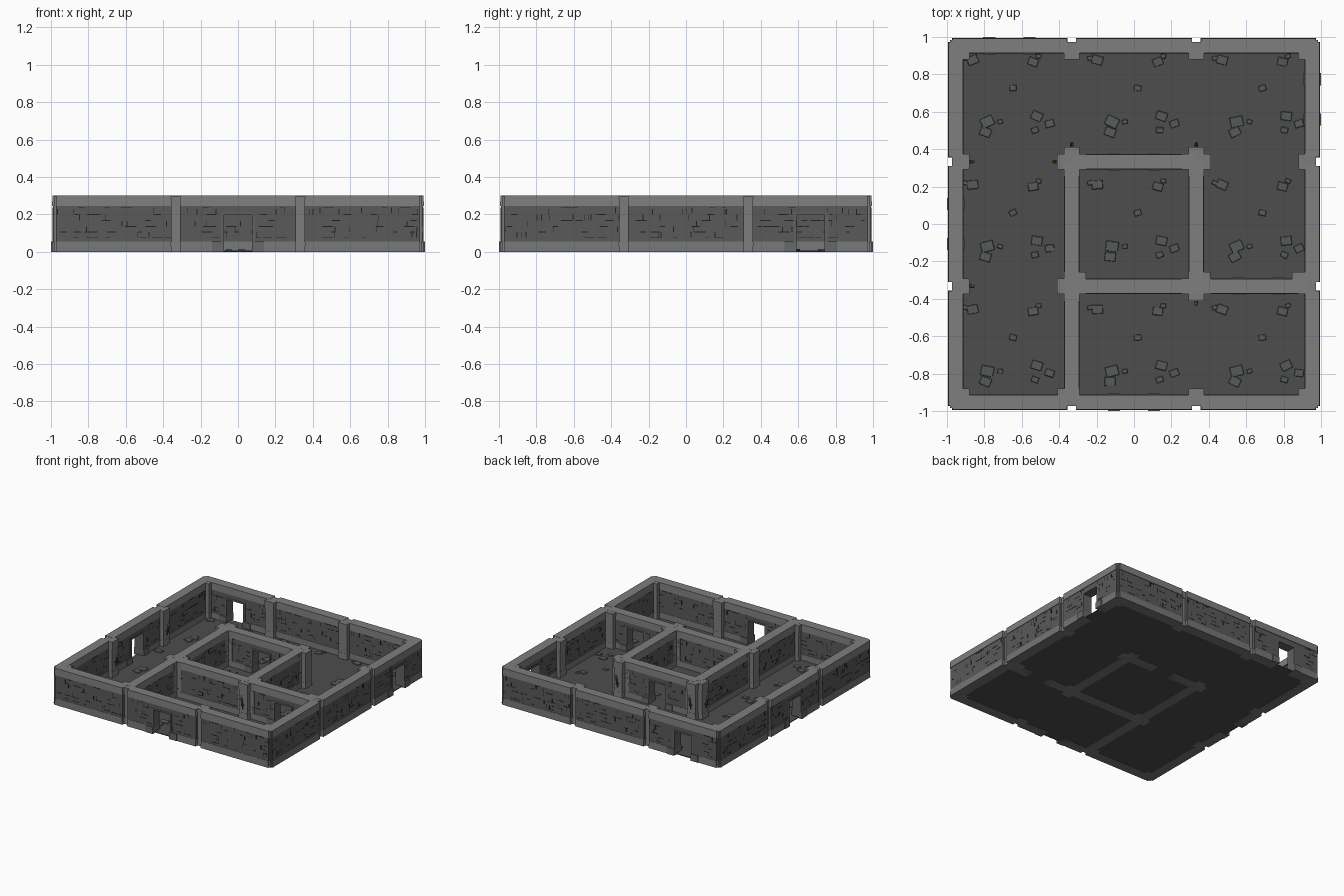
import bpy, bmesh, math, random
from mathutils import Matrix, Vector

if "Cube" in bpy.data.objects:
    bpy.data.objects.remove(bpy.data.objects["Cube"])

random.seed(4)
parts = {}
N = 1 / 3          # grid node offset
OUT = 0.953        # centre line of the outer walls


def bm_of(name):
    return parts.setdefault(name, bmesh.new())


def box(name, x0, x1, y0, y1, z0, z1, taper=0.0, rot=0.0, tilt=0.0):
    """Box with its top edges drawn in by taper, turned about its centre."""
    c = Vector(((x0 + x1) / 2, (y0 + y1) / 2, (z0 + z1) / 2))
    size = (x1 - x0, y1 - y0, z1 - z0)
    m = (Matrix.Translation(c) @ Matrix.Rotation(rot, 4, 'Z')
         @ Matrix.Rotation(tilt, 4, 'X'))
    verts = bmesh.ops.create_cube(bm_of(name), size=1)['verts']
    for v in verts:
        p = Vector((v.co.x * size[0], v.co.y * size[1], v.co.z * size[2]))
        if p.z > 0:
            p.x -= math.copysign(taper, p.x)
            p.y -= math.copysign(taper, p.y)
        v.co = m @ p


def put(name, along_x, c, hw, a, b, z0, z1, taper=0.0):
    if along_x:
        box(name, a, b, c - hw, c + hw, z0, z1, taper)
    else:
        box(name, c - hw, c + hw, a, b, z0, z1, taper)


def joints(along_x, c, a, b):
    """Broken mortar lines scattered on both faces of a wall."""
    for side in (-1, 1):
        face = c + side * 0.0372
        for _ in range(int((b - a) * 62)):
            z = random.choice((0.075, 0.105, 0.135, 0.168, 0.2, 0.235))
            if random.random() < 0.6:
                w, h = random.uniform(0.008, 0.03), 0.0022
            else:
                w, h = 0.002, 0.015
                z = min(z + 0.015, 0.222)
            s = random.uniform(a + w, b - w)
            put('mortar_joints', along_x, face, 0.0012, s - w, s + w, z - h, z + h)


def solid(along_x, c, a, b):
    put('wall_bases', along_x, c, 0.042, a, b, 0, 0.056, 0.003)
    put('wall_bodies', along_x, c, 0.037, a, b, 0.05, 0.246)
    joints(along_x, c, a, b)


def wall(along_x, c, a, b, door=None):
    put('wall_caps', along_x, c, 0.041, a, b, 0.244, 0.30, 0.002)
    if door is None:
        solid(along_x, c, a, b)
        return
    solid(along_x, c, a, door - 0.077)
    solid(along_x, c, door + 0.077, b)
    put('wall_bodies', along_x, c, 0.037, door - 0.08, door + 0.08, 0.2, 0.246)
    # door frame: foot blocks, jambs and lintel
    for s in (-1, 1):
        e = sorted((door + s * 0.075, door + s * 0.14))
        put('door_feet', along_x, c, 0.047, *e, 0, 0.055)
        j = sorted((door + s * 0.075, door + s * 0.092))
        put('door_jambs', along_x, c, 0.040, *j, 0, 0.2)
    put('door_lintels', along_x, c, 0.040, door - 0.092, door + 0.092, 0.197, 0.21)


def pillar(x0, x1, y0, y1):
    box('pillars', x0, x1, y0, y1, 0, 0.055, 0.003)
    i = 0.004
    box('pillars', x0 + i, x1 - i, y0 + i, y1 - i, 0.05, 0.25)
    box('pillars', x0, x1, y0, y1, 0.244, 0.299)


# outer walls, three bays a side, with one doorway each
D = 2 * N
bays = ((-0.972, -N - 0.022), (-N + 0.022, N - 0.022), (N + 0.022, 0.972))
for along_x, c, bay, door in ((True, -OUT, 1, 0), (True, OUT, 0, -D),
                              (False, -OUT, 1, 0), (False, OUT, 2, D)):
    for k, (a, b) in enumerate(bays):
        wall(along_x, c, a, b, door if k == bay else None)

# inner walls
wall(False, -N, -0.93, -N)
wall(False, -N, -N, N)
wall(False, N, -N, N)
wall(True, N, -N, N, 0)
wall(True, -N, -N, N)
wall(True, -N, N, 0.93, D)

# pillars at the outer walls and corners
for s in (-1, 1):
    for t in (-1, 1):
        e = sorted((s * 0.88, s * 0.972))
        pillar(t * N - 0.042, t * N + 0.042, *e)
        pillar(*e, t * N - 0.042, t * N + 0.042)
        pillar(*sorted((s * 0.88, s * 0.984)), *sorted((t * 0.88, t * 0.984)))

# cross-shaped pillars at the inner nodes
for x in (-N, N):
    for y in (-N, N):
        pillar(x - 0.078, x + 0.078, y - 0.042, y + 0.042)
        pillar(x - 0.042, x + 0.042, y - 0.078, y + 0.078)

# corner fillers where walls meet
for x, y, sx, sy in ((-N, -N, 1, 1), (N, -N, 1, 1), (-N, -0.92, -1, 1), (0.92, -N, -1, 1)):
    pillar(*sorted((x, x + sx * 0.076)), *sorted((y, y + sy * 0.076 if abs(y) < 0.5 else -0.88)))

# floor
box('floor', -0.97, 0.97, -0.97, 0.97, 0.002, 0.008)

# loose flagstones, the same scatter in every bay
chips = ((-0.20, 0.21, 0.06), (-0.24, 0.22, 0.03), (0.13, 0.20, 0.055), (0.16, 0.23, 0.03),
         (0.02, 0.06, 0.04), (-0.12, -0.12, 0.07), (-0.13, -0.175, 0.06),
         (0.15, -0.09, 0.06), (0.22, -0.13, 0.05), (0.14, -0.165, 0.04), (-0.05, -0.12, 0.03))
for ix in (-1, 0, 1):
    for iy in (-1, 0, 1):
        for x, y, s in chips:
            px, py, h = ix * D + x * 0.98, iy * D + y, s / 2
            box('flagstones', px - h, px + h, py - h * 0.8, py + h * 0.8,
                0.006, 0.014, 0.003, random.uniform(-0.5, 0.5), random.uniform(-0.06, 0.06))


# torches: bracket, leaning shaft and flame
def torch(x, y, dx, dy):
    d = Vector((dx, dy, 0))
    p = Vector((x, y, 0))
    lean = Vector((0, 0, 1)).rotation_difference((d * 0.2 + Vector((0, 0, 1))).normalized())
    for name, off, z, r1, r2, h in (('torch_shafts', 0.011, 0.135, 0.004, 0.008, 0.09),
                                    ('torch_flames', 0.021, 0.192, 0.010, 0.001, 0.036)):
        m = Matrix.Translation(p + d * off + Vector((0, 0, z))) @ lean.to_matrix().to_4x4()
        bmesh.ops.create_cone(bm_of(name), cap_ends=True, segments=6,
                              radius1=r1, radius2=r2, depth=h, matrix=m)
    q = p + d * 0.006
    box('torch_brackets', q.x - 0.009, q.x + 0.009, q.y - 0.009, q.y + 0.009, 0.12, 0.128)


for args in ((-0.88, -N, 1, 0), (-0.88, N, 1, 0), (N, -N - 0.078, 0, -1),
             (N, N + 0.078, 0, 1), (-N, N + 0.078, 0, 1), (-N - 0.078, N, -1, 0)):
    torch(*args)

# materials and objects
colours = {
    'wall_bodies': (0.10, 0.10, 0.10), 'mortar_joints': (0.015, 0.015, 0.015),
    'floor': (0.075, 0.075, 0.075), 'flagstones': (0.095, 0.105, 0.10),
    'wall_caps': (0.21, 0.21, 0.21), 'wall_bases': (0.18, 0.18, 0.18),
    'pillars': (0.20, 0.20, 0.20), 'door_feet': (0.14, 0.14, 0.14),
    'door_jambs': (0.12, 0.12, 0.12), 'door_lintels': (0.12, 0.12, 0.12),
    'torch_shafts': (0.16, 0.06, 0.02), 'torch_flames': (0.55, 0.2, 0.03),
    'torch_brackets': (0.05, 0.04, 0.03),
}
for name, bm in parts.items():
    me = bpy.data.meshes.new(name)
    bm.to_mesh(me)
    bm.free()
    mat = bpy.data.materials.new(name)
    mat.diffuse_color = (*colours[name], 1)
    mat.use_nodes = True
    mat.node_tree.nodes["Principled BSDF"].inputs["Base Color"].default_value = mat.diffuse_color
    me.materials.append(mat)
    bpy.context.collection.objects.link(bpy.data.objects.new(name, me))
